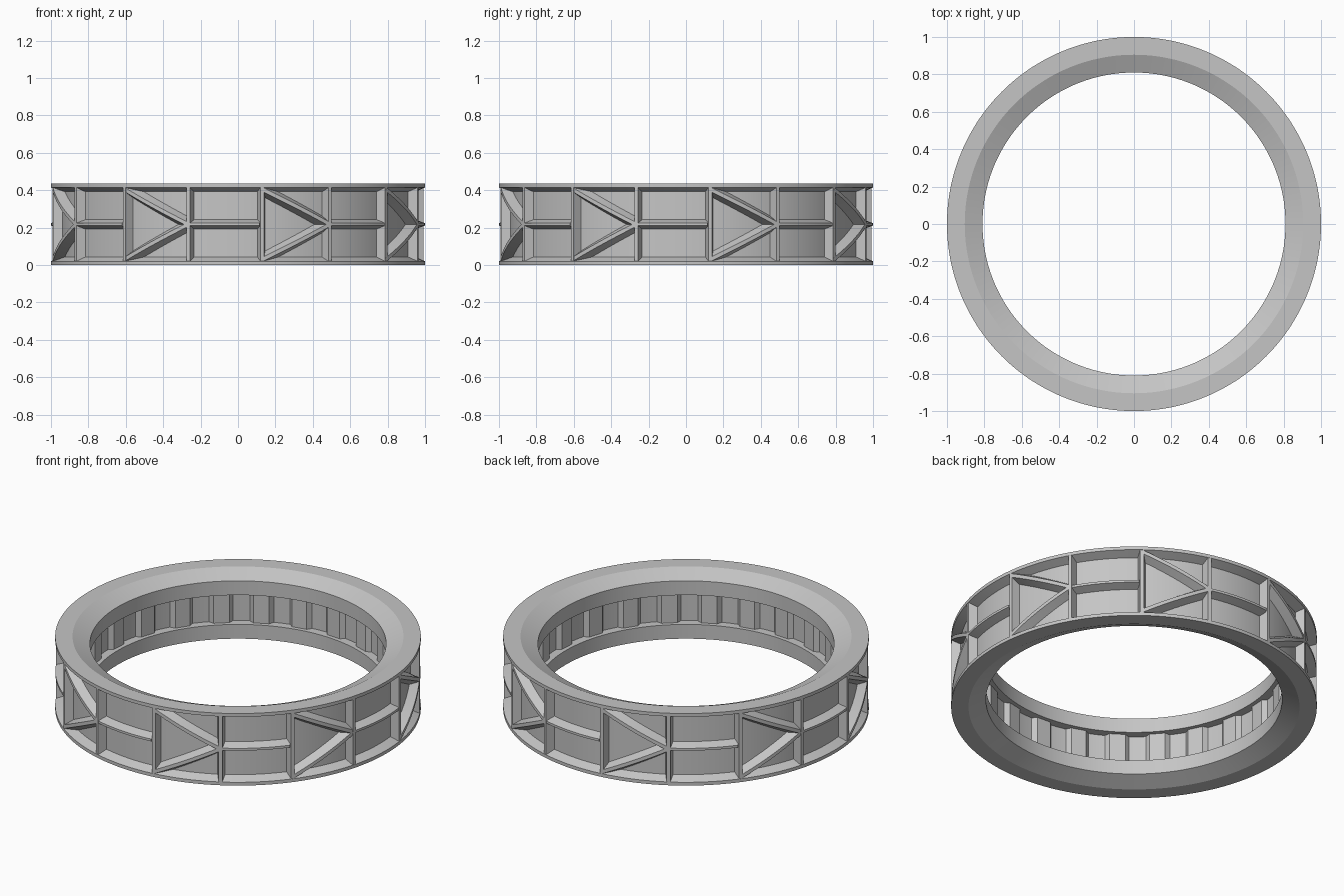
import bpy
import bmesh
from math import sin, cos, radians, pi, hypot

cube = bpy.data.objects.get("Cube")
if cube:
    bpy.data.objects.remove(cube)

HEIGHT = 0.435
MID = HEIGHT / 2
R_OUT, R_FLOOR, R_LIP, R_RECESS, R_TOOTH = 1.0, 0.95, 0.81, 0.86, 0.835
SEGMENTS = 176
REPEATS = 8
TEETH = 24

grey = bpy.data.materials.new("Rubber grey")
grey.use_nodes = True
COLOUR = (0.56, 0.56, 0.56, 1)
grey.diffuse_color = COLOUR
shader = grey.node_tree.nodes["Principled BSDF"]
shader.inputs["Base Color"].default_value = COLOUR
shader.inputs["Roughness"].default_value = 0.7


def finish(name, bm):
    bmesh.ops.recalc_face_normals(bm, faces=bm.faces)
    mesh = bpy.data.meshes.new(name)
    bm.to_mesh(mesh)
    bm.free()
    mesh.materials.append(grey)
    obj = bpy.data.objects.new(name, mesh)
    bpy.context.collection.objects.link(obj)
    bpy.ops.object.select_all(action="DESELECT")
    obj.select_set(True)
    bpy.context.view_layer.objects.active = obj
    bpy.ops.object.shade_smooth_by_angle(angle=radians(20))


def polar(r, turn, z):
    """Point on the ring; turn is measured from the front towards +x."""
    return (r * sin(turn), -r * cos(turn), z)


def bridge(bm, loops, closed=False):
    """Skin consecutive vertex loops, capping the ends of open sweeps."""
    count = len(loops)
    n = len(loops[0])
    for i in range(count if closed else count - 1):
        a, b = loops[i], loops[(i + 1) % count]
        for j in range(n):
            k = (j + 1) % n
            bm.faces.new((a[j], a[k], b[k], b[j]))
    if not closed:
        bm.faces.new(loops[0])
        bm.faces.new(loops[-1])


def add_bar(bm, start, end, top, base, trim=0.0, steps=10):
    """Tapered rib wrapped round the tread floor from start to end (turn, z)."""
    dt, dz = end[0] - start[0], end[1] - start[1]
    length = hypot(dt, dz)
    side_t, side_z = -dz / length, dt / length
    r_base, r_top = R_FLOOR - 0.005, R_OUT - 0.001
    loops = []
    for i in range(steps + 1):
        f = i / steps
        f_top = f * (1 - trim)
        loop = []
        for r, offset, g in ((r_base, -base / 2, f), (r_base, base / 2, f),
                             (r_top, top / 2, f_top), (r_top, -top / 2, f_top)):
            turn = start[0] + dt * g + offset * side_t
            loop.append(bm.verts.new(polar(r, turn, start[1] + dz * g + offset * side_z)))
        loops.append(loop)
    bridge(bm, loops)


# Ring body: lower half of the section, mirrored to the upper half
half = [(R_RECESS, 0.129), (R_LIP, 0.129), (R_LIP, 0.043), (0.905, 0),
        (R_OUT, 0), (R_OUT, 0.02), (R_FLOOR, 0.043)]
section = half + [(r, HEIGHT - z) for r, z in reversed(half)]
bm = bmesh.new()
bridge(bm, [[bm.verts.new(polar(r, 2 * pi * i / SEGMENTS, z)) for r, z in section]
            for i in range(SEGMENTS)], closed=True)
finish("tyre_body", bm)

# Raised tread ribs
cross, spine, chevron = bmesh.new(), bmesh.new(), bmesh.new()
LOW, HIGH = 0.03, HEIGHT - 0.03
for i in range(REPEATS):
    a = radians(7.5 + 360 / REPEATS * i)
    b = a + radians(22)
    a_next = a + 2 * pi / REPEATS
    for turn in (a, b):
        add_bar(cross, (turn, 0.01), (turn, HEIGHT - 0.01), 0.02, 0.046, steps=1)
    add_bar(spine, (b, MID), (a_next, MID), 0.014, 0.054, trim=0.04)
    for z in (LOW, HIGH):
        add_bar(chevron, (a, z), (b, MID), 0.02, 0.066)
finish("tread_cross_bars", cross)
finish("tread_centre_bars", spine)
finish("tread_chevron_bars", chevron)

# Grip teeth in the inner groove
bm = bmesh.new()
pitch = 2 * pi / TEETH
for i in range(TEETH):
    loops = []
    for z in (0.125, HEIGHT - 0.125):
        loops.append([bm.verts.new(polar(r, (i + 0.75 + w) * pitch, z)) for r, w in
                      ((R_RECESS + 0.01, -0.33), (R_TOOTH, -0.2),
                       (R_TOOTH, 0.2), (R_RECESS + 0.01, 0.33))])
    bridge(bm, loops)
finish("inner_grip_teeth", bm)
